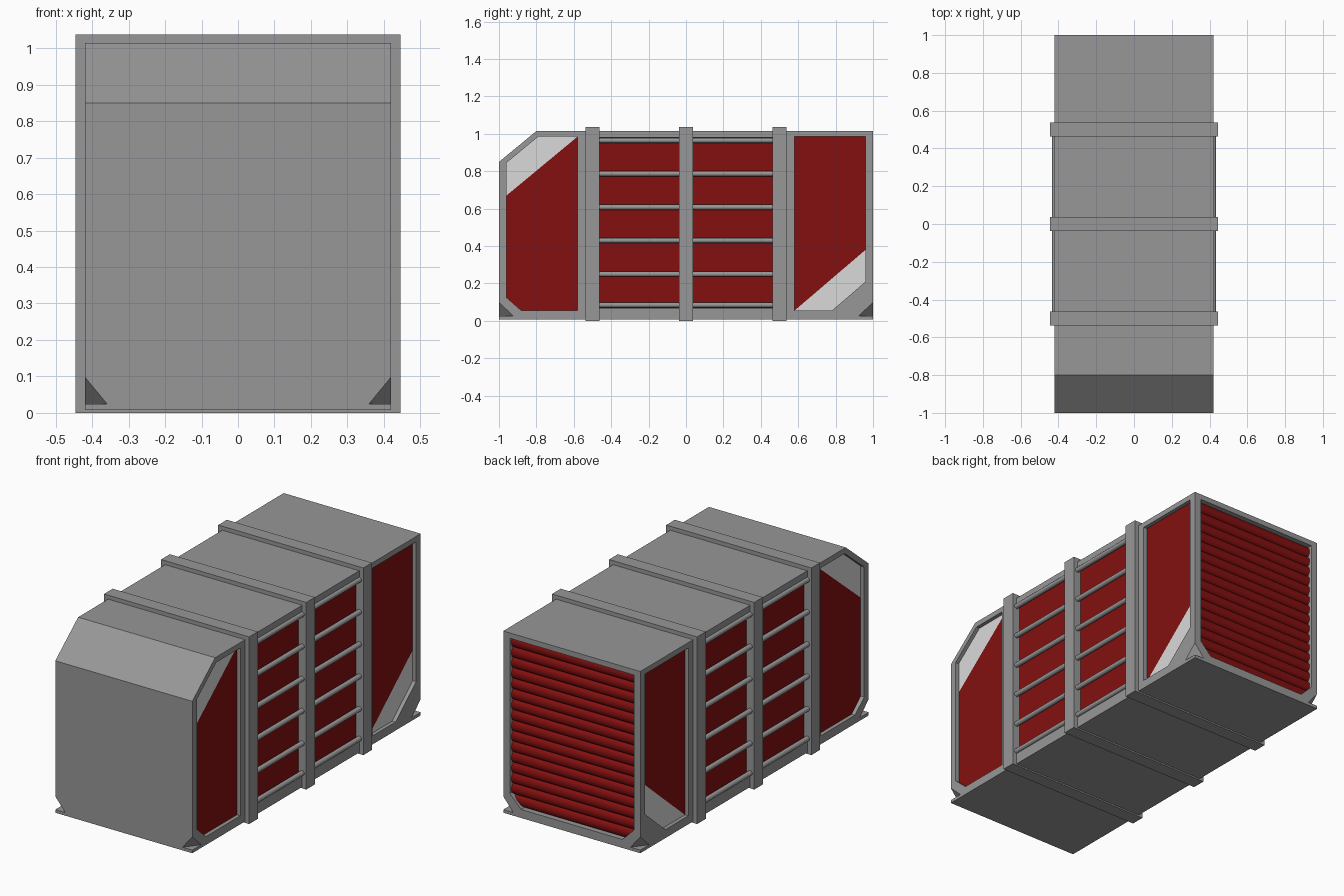
import bpy, bmesh, math
from mathutils import Vector

cube = bpy.data.objects.get("Cube")
if cube:
    bpy.data.objects.remove(cube, do_unlink=True)


def material(name, rgb):
    m = bpy.data.materials.new(name)
    m.use_nodes = True
    color = (*rgb, 1.0)
    m.diffuse_color = color
    m.node_tree.nodes["Principled BSDF"].inputs["Base Color"].default_value = color
    return m


GREY = material("grey metal", (0.31, 0.31, 0.31))
RED = material("dark red", (0.23, 0.005, 0.005))
WHITE = material("off white", (0.7, 0.7, 0.7))


def prism(bm, points, lo, hi, axis="x"):
    """Extrude an outline (y,z) along x, or (x,z) along y."""
    def place(p, d):
        return (d, *p) if axis == "x" else (p[0], d, p[1])
    a = [bm.verts.new(place(p, lo)) for p in points]
    b = [bm.verts.new(place(p, hi)) for p in points]
    bm.faces.new(a)
    bm.faces.new(b[::-1])
    for i in range(len(a)):
        j = (i + 1) % len(a)
        bm.faces.new((a[i], b[i], b[j], a[j]))


def finish(name, bm, mat, mirror=False):
    bmesh.ops.recalc_face_normals(bm, faces=bm.faces[:])
    mesh = bpy.data.meshes.new(name)
    bm.to_mesh(mesh)
    bm.free()
    mesh.materials.append(mat)
    ob = bpy.data.objects.new(name, mesh)
    bpy.context.collection.objects.link(ob)
    if mirror:
        ob.modifiers.new("Mirror", "MIRROR")
    return ob


def rect(a0, a1, z0, z1):
    return [(a0, z0), (a1, z0), (a1, z1), (a0, z1)]


W, FLOOR = 0.42, 0.396            # half width, depth of side recesses
LOW, HIGH = 0.055, 0.985          # opening heights

# Outlines of the side openings and the rear door
front_red = [(-0.96, 0.125), (-0.88, LOW), (-0.58, LOW), (-0.58, HIGH), (-0.96, 0.67)]
front_white = [(-0.96, 0.67), (-0.58, HIGH), (-0.79, HIGH), (-0.96, 0.845)]
front_open = front_red[:4] + front_white[2:]
rear_red = [(0.58, LOW), (0.96, 0.38), (0.96, HIGH), (0.58, HIGH)]
rear_white = [(0.58, LOW), (0.78, LOW), (0.96, 0.21), (0.96, 0.38)]
rear_open = rear_white[:3] + rear_red[2:]
middle_open = rect(-0.48, 0.48, 0.07, 0.98)
door_open = [(-0.31, LOW), (0.31, LOW), (0.38, 0.125), (0.38, HIGH),
             (-0.38, HIGH), (-0.38, 0.125)]

# Container shell with chamfered front top edge
bm = bmesh.new()
prism(bm, [(-1, 0.008), (1, 0.008), (1, 1.015), (-0.8, 1.015), (-1, 0.85)], -W, W)
shell = finish("container_shell", bm, GREY)

# Recesses and notched bottom corners
bm = bmesh.new()
for s in (-1, 1):
    for outline in (front_open, middle_open, rear_open):
        prism(bm, outline, s * FLOOR, s * 0.5)
    for t in (-1, 1):
        apex = Vector((s * (W + 0.02), t * 1.02, 0.025))
        offsets = [(0, 0, 0), (-s * 0.096, 0, 0), (0, -t * 0.125, 0), (0, 0, 0.116)]
        v = [bm.verts.new(apex + Vector(o)) for o in offsets]
        for tri in ((0, 1, 2), (0, 1, 3), (0, 2, 3), (1, 2, 3)):
            bm.faces.new([v[i] for i in tri])
prism(bm, door_open, 0.965, 1.1, "y")
cutter = finish("recess_cutter", bm, GREY)
cutter.hide_render = True
cut = shell.modifiers.new("Recesses", "BOOLEAN")
cut.operation, cut.solver, cut.object = "DIFFERENCE", "EXACT", cutter
bpy.context.view_layer.objects.active = shell
bpy.ops.object.modifier_apply(modifier=cut.name)
bpy.data.objects.remove(cutter, do_unlink=True)

# Painted panels in the side recesses
for name, outline, mat in (("front_side_panel", front_red, RED),
                           ("front_side_stripe", front_white, WHITE),
                           ("middle_side_panel", middle_open, RED),
                           ("rear_side_panel", rear_red, RED),
                           ("rear_side_stripe", rear_white, WHITE)):
    bm = bmesh.new()
    prism(bm, outline, FLOOR - 0.002, FLOOR + 0.003)
    finish(name, bm, mat, mirror=True)

# Bands wrapped around the container
for name, y in (("front_band", -0.5), ("middle_band", 0), ("rear_band", 0.5)):
    bm = bmesh.new()
    prism(bm, rect(y - 0.038, y + 0.038, 0, 1.037), -0.445, 0.445)
    finish(name, bm, GREY)

# Horizontal rails along both sides
for i, z in enumerate((0.085, 0.25, 0.43, 0.608, 0.787, 0.965)):
    bm = bmesh.new()
    r = 0.014
    ring = [(W + r * math.cos(a), z + r * math.sin(a))
            for a in (k * math.tau / 12 for k in range(12))]
    prism(bm, ring, -0.5, 0.5, "y")
    rail = finish(f"side_rail_{i + 1}", bm, GREY, mirror=True)
    rail.select_set(True)
    bpy.context.view_layer.objects.active = rail
    bpy.ops.object.shade_smooth_by_angle(angle=math.radians(40))
    rail.select_set(False)

# Roller door made of rounded slats
slats, steps = 16, 6
pitch = (HIGH - LOW) / slats
outline = [(0.96, LOW)]
for i in range(slats):
    for k in range(steps):
        a = math.pi * k / steps
        outline.append((0.967 + 0.018 * math.sin(a),
                        LOW + pitch * (i + 0.5 - 0.5 * math.cos(a))))
outline += [(0.967, HIGH), (0.96, HIGH)]
bm = bmesh.new()
prism(bm, outline, -0.38, 0.38)
door = finish("roller_door", bm, RED)
door.select_set(True)
bpy.context.view_layer.objects.active = door
bpy.ops.object.shade_smooth_by_angle(angle=math.radians(40))
door.select_set(False)
